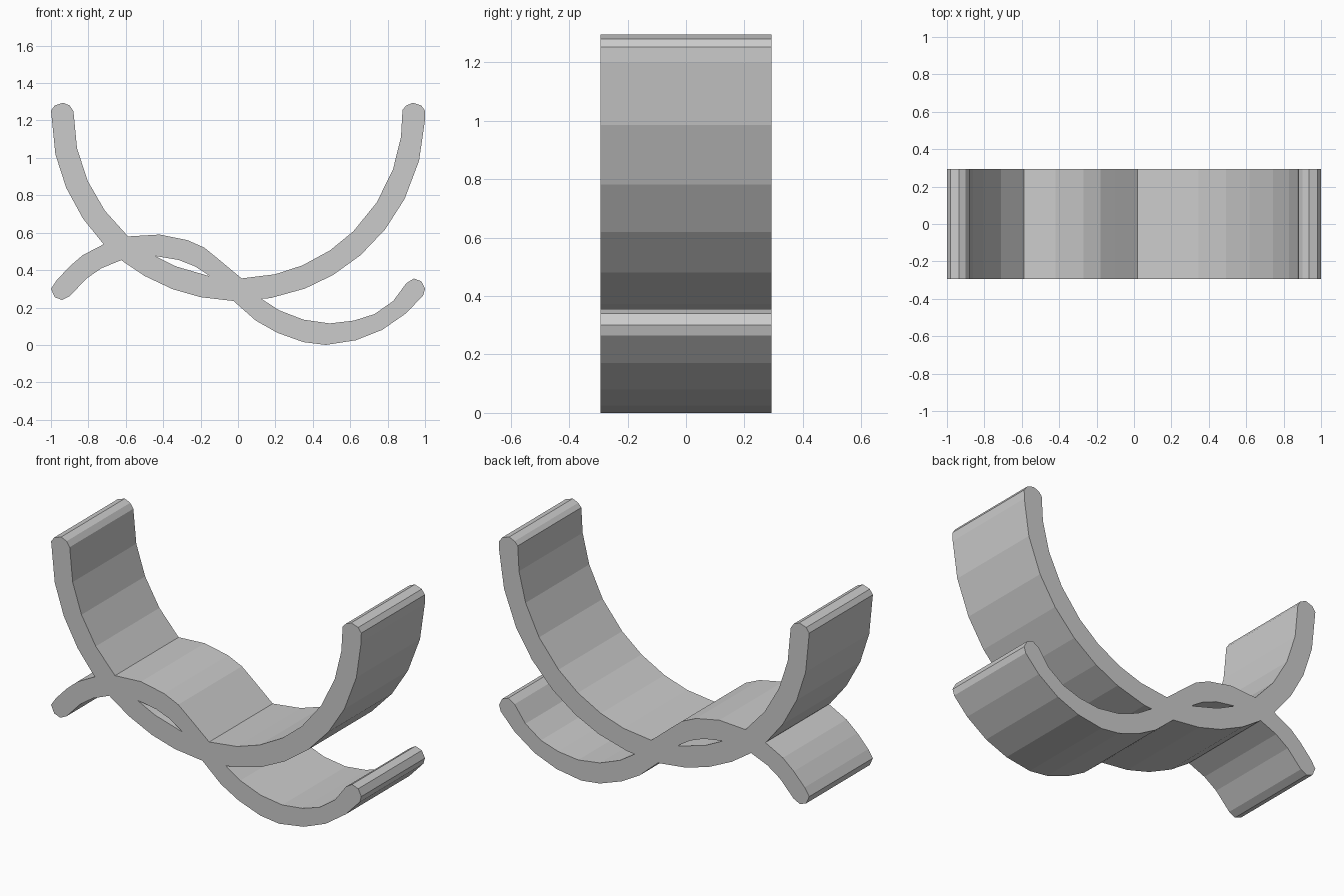
import bpy
import bmesh
from math import radians, cos, sin

HALF_DEPTH = 0.293

cube = bpy.data.objects.get("Cube")
if cube:
    bpy.data.objects.remove(cube, do_unlink=True)

grey = bpy.data.materials.new("plain grey")
grey.use_nodes = True
colour = (0.6, 0.6, 0.6, 1.0)
grey.diffuse_color = colour
grey.node_tree.nodes["Principled BSDF"].inputs["Base Color"].default_value = colour


def extrude_profile(name, outline):
    """Extrude a closed x-z outline along the depth."""
    bm = bmesh.new()
    verts = [bm.verts.new((x, -HALF_DEPTH, z)) for x, z in outline]
    face = bm.faces.new(verts)
    swept = bmesh.ops.extrude_face_region(bm, geom=[face])["geom"]
    moved = [v for v in swept if isinstance(v, bmesh.types.BMVert)]
    bmesh.ops.translate(bm, verts=moved, vec=(0, 2 * HALF_DEPTH, 0))
    bmesh.ops.recalc_face_normals(bm, faces=bm.faces)
    mesh = bpy.data.meshes.new(name)
    bm.to_mesh(mesh)
    bm.free()
    mesh.materials.append(grey)
    obj = bpy.data.objects.new(name, mesh)
    bpy.context.collection.objects.link(obj)
    return obj


def arc(radius, angles):
    """Points on the cradle circle, angles measured below the right rim."""
    return [(radius * cos(radians(a)), 1.235 - radius * sin(radians(a))) for a in angles]


def points(pairs):
    return [(x / 100, z / 100) for x, z in pairs]


# Large U-shaped cradle with blunt rounded rims
outer = arc(1.0, (-1, 2, 14.5, 27, 38, 49, 59.5, 69, 80, 91.7,
                  101.6, 110.5, 120, 128, 136.5, 146, 156.7, 167.5, 181))
inner = arc(0.88, (181, 168, 156, 144, 132, 120, 112, 100.5, 89,
                   77, 67, 56, 45.5, 32.5, 19.6, 8, -1.5))
left_rim = [(-0.98, 1.28), (-0.935, 1.295), (-0.9, 1.28)]
right_rim = [(-x, z) for x, z in reversed(left_rim)]
cradle = extrude_profile("cradle_and_wave", outer + left_rim + inner + right_rim)

# S-shaped wave strip: upper edge left to right, then lower edge back
upper = points([(-100, 30), (-97, 34.5), (-90, 42), (-83, 48), (-71.5, 54),
                (-59, 58), (-42, 59), (-27, 56), (-18, 52), (-10, 45.5),
                (2, 35.5), (12, 25), (22, 18.5), (35, 13.5), (49, 11.5),
                (62, 13), (73, 16.5), (83, 23.5), (90, 33)])
right_tip = points([(94, 35.5), (98, 34), (100, 30), (99, 26.5)])
lower = points([(90, 17), (77, 8), (63, 2.5), (47, 0), (35, 1.5), (21, 6.5),
                (9.5, 13), (-3, 24), (-16, 37.5), (-23, 42), (-32, 45.5),
                (-44, 47.5), (-52, 47.5), (-62, 45.5), (-73, 41), (-81, 35.5)])
left_tip = points([(-90, 26), (-94, 24), (-98, 25.5)])
wave = extrude_profile("wave_strip", upper + right_tip + lower + left_tip)

# Fuse both strips into one solid
union = cradle.modifiers.new("fuse", "BOOLEAN")
union.operation = "UNION"
union.solver = "EXACT"
union.object = wave
bpy.context.view_layer.objects.active = cradle
bpy.ops.object.modifier_apply(modifier=union.name)
bpy.data.objects.remove(wave, do_unlink=True)
